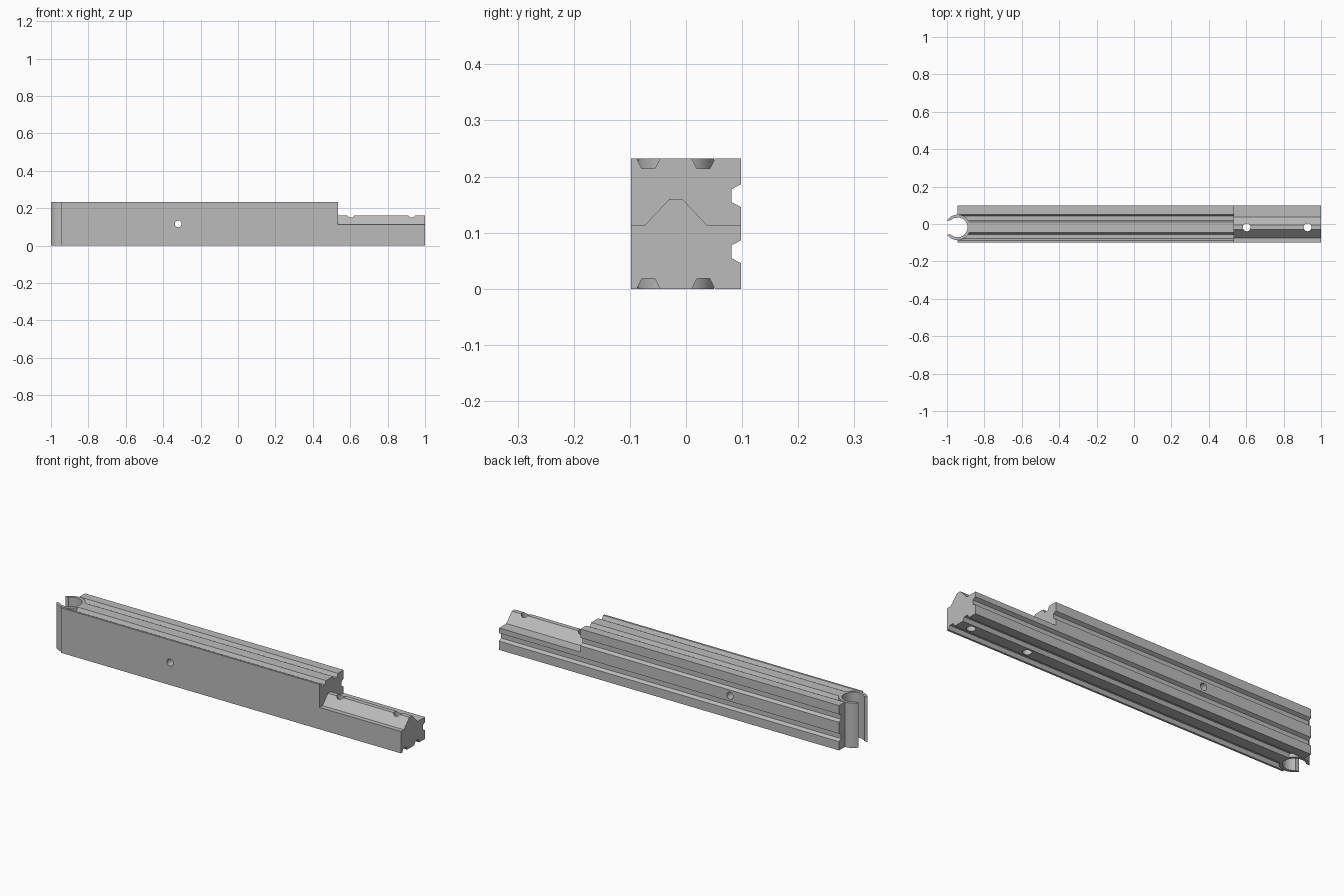
import bpy, bmesh, math
from mathutils import Matrix

default = bpy.data.objects.get("Cube")
if default:
    bpy.data.objects.remove(default, do_unlink=True)

grey = bpy.data.materials.new("mid grey")
grey.use_nodes = True
grey.diffuse_color = (0.5, 0.5, 0.5, 1)
grey.node_tree.nodes["Principled BSDF"].inputs["Base Color"].default_value = (0.5, 0.5, 0.5, 1)

# Main dimensions
W, H = 0.098, 0.232          # half width, height
MID = -0.018                 # y of the shared centre line
END, STEP = -0.943, 0.535    # left end of the bar, start of the tongue
DEEP, WIDE, FLOOR = 0.018, 0.0205, 0.0115


def to_object(name, bm):
    bmesh.ops.recalc_face_normals(bm, faces=bm.faces)
    mesh = bpy.data.meshes.new(name)
    bm.to_mesh(mesh)
    bm.free()
    mesh.materials.append(grey)
    obj = bpy.data.objects.new(name, mesh)
    bpy.context.collection.objects.link(obj)
    return obj


def extrude_x(name, profile, x0, x1):
    bm = bmesh.new()
    face = bm.faces.new([bm.verts.new((x0, y, z)) for y, z in profile])
    new = bmesh.ops.extrude_face_region(bm, geom=[face])["geom"]
    bmesh.ops.translate(bm, vec=(x1 - x0, 0, 0),
                        verts=[v for v in new if isinstance(v, bmesh.types.BMVert)])
    return to_object(name, bm)


def cylinder(name, centre, radius, length, axis="Z"):
    bm = bmesh.new()
    turn = Matrix.Rotation(math.pi / 2, 4, "X") if axis == "Y" else Matrix()
    bmesh.ops.create_cone(bm, cap_ends=True, segments=64, radius1=radius, radius2=radius,
                          depth=length, matrix=Matrix.Translation(centre) @ turn)
    return to_object(name, bm)


def combine(target, tool, operation):
    mod = target.modifiers.new("combine", "BOOLEAN")
    mod.operation, mod.solver, mod.object = operation, "EXACT", tool
    bpy.context.view_layer.objects.active = target
    bpy.ops.object.modifier_apply(modifier=mod.name)
    bpy.data.objects.remove(tool, do_unlink=True)


def groove(centre, side):
    """Trapezoid notch as (along, depth) pairs, walked in the given direction."""
    steps = [(-WIDE, 0), (-FLOOR, DEEP), (FLOOR, DEEP), (WIDE, 0)]
    return [(centre + side * a, d) for a, d in steps]


# Grooved bar section: bottom, back, top, plain front
profile = [(-W, 0)]
for y in (MID - 0.049, MID + 0.049):
    profile += groove(y, 1)
profile.append((W, 0))
for z in (0.066, 0.166):
    profile += [(W - d * 0.94, a) for a, d in groove(z, 1)]
profile.append((W, H))
for y in (MID + 0.049, MID - 0.049):
    profile += [(a, H - d) for a, d in groove(y, -1)]
profile.append((-W, H))
bar = extrude_x("grooved_bar", profile, END, 1.0)

# Tongue with a raised ridge, cut from the right end
above = [(-0.2, 0.113), (MID - 0.056, 0.113), (MID - 0.0115, 0.16),
         (MID + 0.0115, 0.16), (MID + 0.056, 0.113), (0.2, 0.113), (0.2, 0.3), (-0.2, 0.3)]
combine(bar, extrude_x("tongue_cutter", above, STEP, 1.1), "DIFFERENCE")

# Open clip ring at the left end
combine(bar, cylinder("clip_ring", (END, MID, H / 2), 0.068, H), "UNION")
combine(bar, cylinder("clip_bore", (END, MID, H / 2), 0.053, 0.5), "DIFFERENCE")
slot = [(MID - 0.037, -0.1), (MID + 0.037, -0.1), (MID + 0.037, 0.4), (MID - 0.037, 0.4)]
combine(bar, extrude_x("clip_slot", slot, -1.1, END), "DIFFERENCE")

# Cross hole and two tongue holes
combine(bar, cylinder("cross_hole", (-0.32, 0, H / 2), 0.018, 0.5, "Y"), "DIFFERENCE")
for x in (0.603, 0.928):
    combine(bar, cylinder("tongue_hole", (x, MID, H / 2), 0.021, 0.5), "DIFFERENCE")

bpy.ops.object.select_all(action="DESELECT")
bar.select_set(True)
bpy.context.view_layer.objects.active = bar
bpy.ops.object.shade_smooth_by_angle(angle=math.radians(25))
